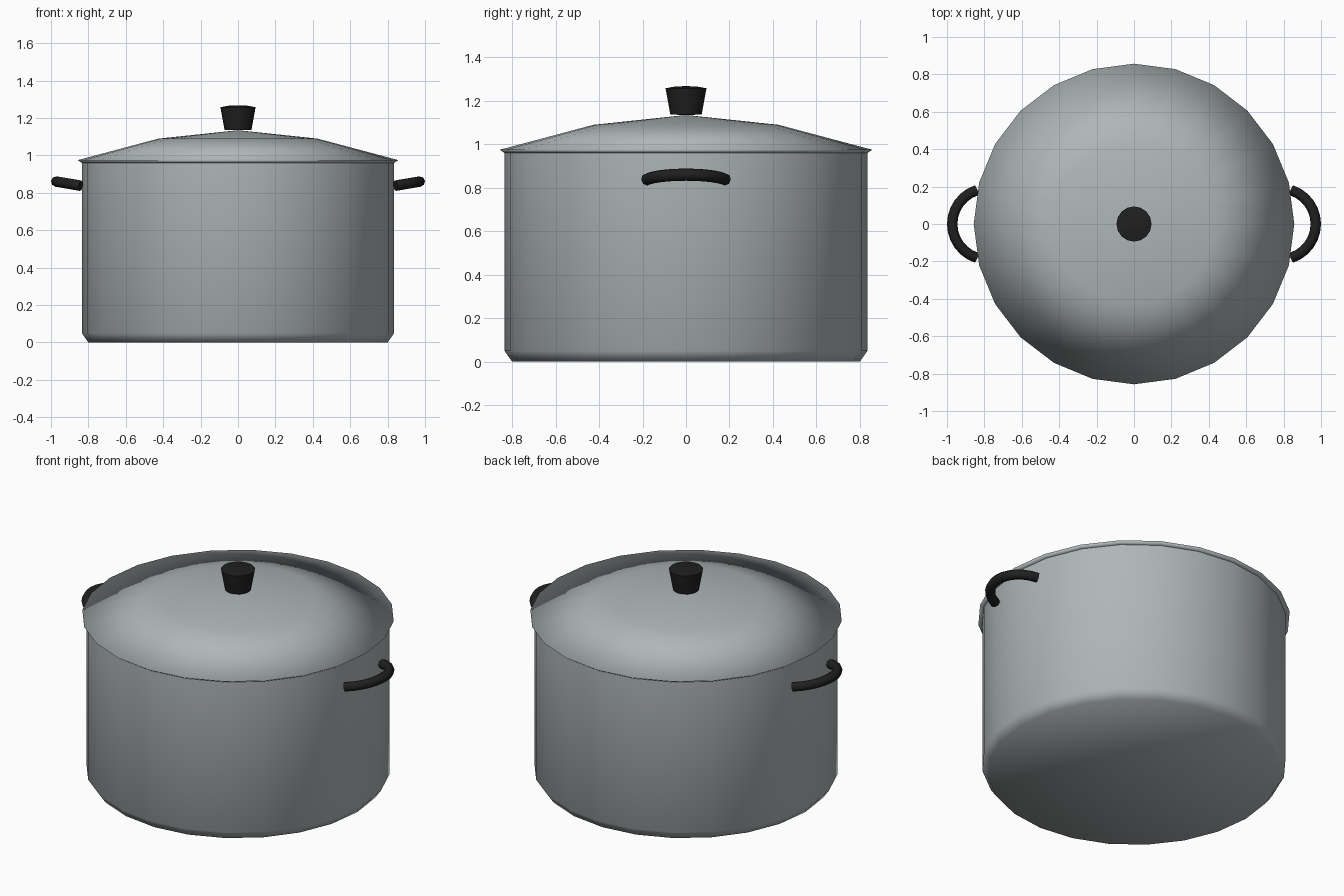
import bpy
import bmesh
from math import sin, cos, pi, radians

cube = bpy.data.objects.get("Cube")
if cube:
    bpy.data.objects.remove(cube, do_unlink=True)


def make_material(name, color, roughness):
    mat = bpy.data.materials.new(name)
    mat.use_nodes = True
    mat.diffuse_color = color
    bsdf = mat.node_tree.nodes["Principled BSDF"]
    bsdf.inputs["Base Color"].default_value = color
    bsdf.inputs["Roughness"].default_value = roughness
    return mat


steel = make_material("brushed_steel", (0.43, 0.47, 0.48, 1), 0.5)
black = make_material("black_plastic", (0.014, 0.014, 0.014, 1), 0.5)


def select_only(obj):
    bpy.ops.object.select_all(action="DESELECT")
    obj.select_set(True)
    bpy.context.view_layer.objects.active = obj


def lathe(name, profile, sides, mat):
    """Spin a (radius, height) profile round the z axis."""
    bm = bmesh.new()
    verts = [bm.verts.new((0, r, z)) for r, z in profile]
    edges = [bm.edges.new(pair) for pair in zip(verts, verts[1:])]
    bmesh.ops.spin(bm, geom=verts + edges, cent=(0, 0, 0), axis=(0, 0, 1),
                   angle=2 * pi, steps=sides)
    bmesh.ops.remove_doubles(bm, verts=bm.verts, dist=0.0001)
    bmesh.ops.recalc_face_normals(bm, faces=bm.faces)
    for face in bm.faces:
        face.smooth = True
    mesh = bpy.data.meshes.new(name)
    bm.to_mesh(mesh)
    bm.free()
    mesh.materials.append(mat)
    obj = bpy.data.objects.new(name, mesh)
    bpy.context.collection.objects.link(obj)
    return obj


# Pot with a bevelled foot
lathe("pot_body", [(0, 0), (0.80, 0), (0.835, 0.05), (0.835, 0.965)], 24, steel)

# Domed lid with a thin overhanging rim
lathe("lid", [(0, 0.96), (0.835, 0.96), (0.857, 0.975), (0.425, 1.09), (0, 1.135)],
      24, steel)

# Flared knob with a slightly domed top
knob = lathe("lid_knob", [(0, 1.135), (0.072, 1.137), (0.094, 1.258), (0.05, 1.266),
                          (0, 1.268)], 16, black)
select_only(knob)
bpy.ops.object.shade_smooth_by_angle(angle=radians(40))


def make_handle(name, side):
    """Arched tube that rises slightly away from the pot."""
    curve = bpy.data.curves.new(name, "CURVE")
    curve.dimensions = "3D"
    curve.bevel_depth = 0.028
    curve.bevel_resolution = 2
    curve.use_fill_caps = True
    count, radius, reach = 13, 0.19, radians(72)
    spline = curve.splines.new("POLY")
    spline.points.add(count - 1)
    for i, point in enumerate(spline.points):
        a = reach * (2 * i / (count - 1) - 1)
        x = 0.782 + radius * cos(a)
        z = 0.838 + 0.17 * (x - 0.84)
        point.co = (side * x, radius * sin(a), z, 1)
    curve.materials.append(black)
    obj = bpy.data.objects.new(name, curve)
    bpy.context.collection.objects.link(obj)
    select_only(obj)
    bpy.ops.object.convert(target="MESH")
    bpy.ops.object.shade_smooth_by_angle(angle=radians(50))


for side, label in ((1, "left"), (-1, "right")):
    make_handle(label + "_handle", side)
